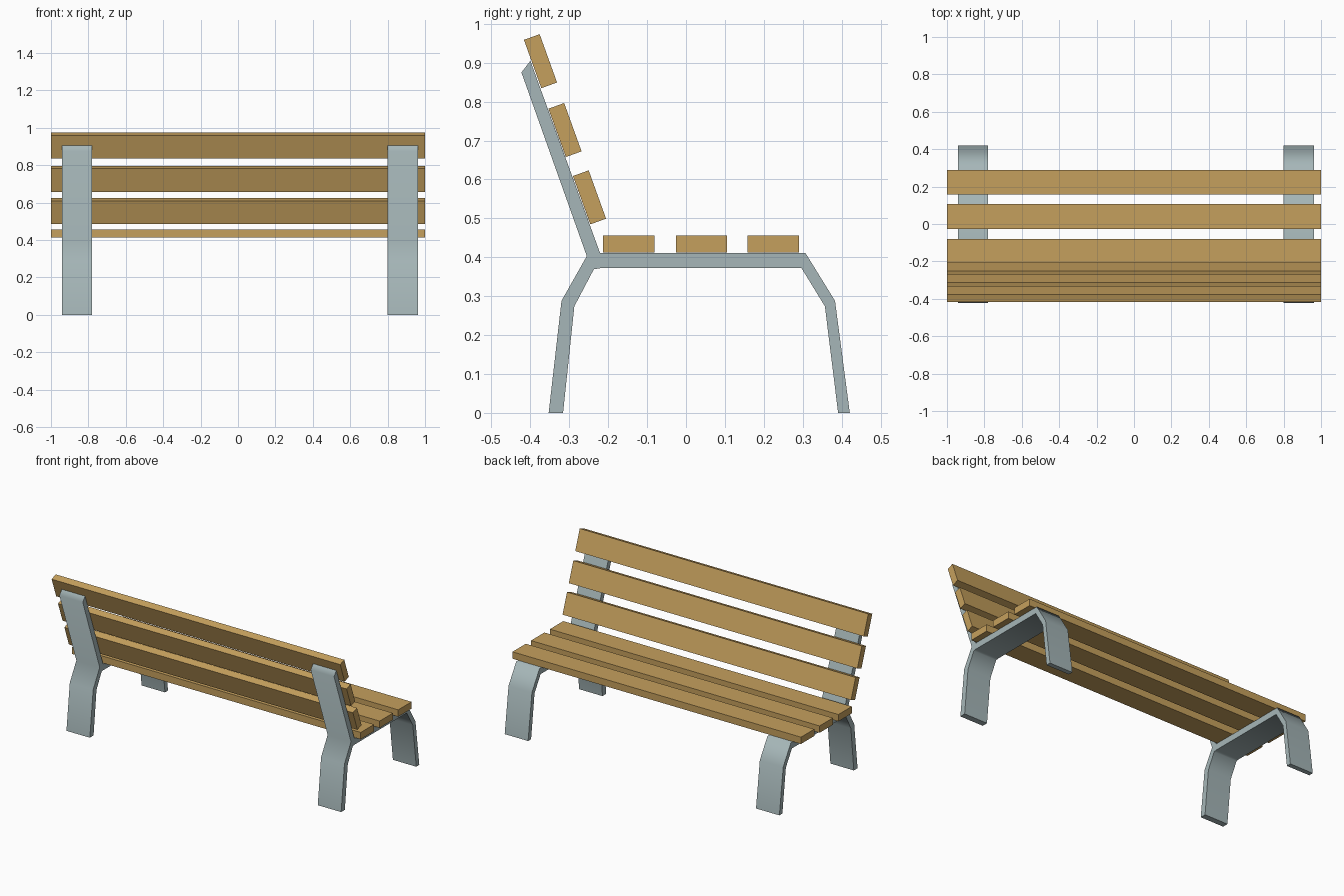
import bpy, bmesh, math

if "Cube" in bpy.data.objects:
    bpy.data.objects.remove(bpy.data.objects["Cube"])


def material(name, rgb):
    m = bpy.data.materials.new(name)
    m.diffuse_color = (*rgb, 1)
    m.use_nodes = True
    m.node_tree.nodes["Principled BSDF"].inputs["Base Color"].default_value = m.diffuse_color
    return m


WOOD = material("warm wood", (0.56, 0.35, 0.11))
STEEL = material("grey steel", (0.38, 0.47, 0.48))


def add_object(name, bm, mat):
    bmesh.ops.recalc_face_normals(bm, faces=bm.faces)
    mesh = bpy.data.meshes.new(name)
    bm.to_mesh(mesh)
    bm.free()
    mesh.materials.append(mat)
    ob = bpy.data.objects.new(name, mesh)
    bpy.context.collection.objects.link(ob)
    return ob


def plank(name, y, z, depth, height, tilt=0):
    bm = bmesh.new()
    bmesh.ops.create_cube(bm, size=1)
    bmesh.ops.scale(bm, vec=(2, depth, height), verts=bm.verts)
    ob = add_object(name, bm, WOOD)
    ob.location = (0, y, z)
    ob.rotation_euler.x = math.radians(tilt)


# Side frame outline (y, z): legs, seat rail and back support in one bent bar
FRAME = [(-0.353, 0), (-0.316, 0), (-0.287, 0.274), (-0.237, 0.369), (-0.22, 0.372),
         (0.297, 0.372), (0.357, 0.274), (0.391, 0), (0.421, 0), (0.383, 0.288),
         (0.307, 0.411), (-0.221, 0.411), (-0.400, 0.905), (-0.423, 0.875),
         (-0.255, 0.403), (-0.320, 0.288)]


def side_frame(name, x0, width=0.162):
    bm = bmesh.new()
    face = bm.faces.new([bm.verts.new((x0, y, z)) for y, z in FRAME])
    ext = bmesh.ops.extrude_face_region(bm, geom=[face], use_keep_orig=True)
    moved = [g for g in ext["geom"] if isinstance(g, bmesh.types.BMVert)]
    bmesh.ops.translate(bm, vec=(width, 0, 0), verts=moved)
    ob = add_object(name, bm, STEEL)
    bpy.ops.object.select_all(action='DESELECT')
    ob.select_set(True)
    bpy.context.view_layer.objects.active = ob
    bpy.ops.object.shade_smooth_by_angle(angle=math.radians(65))


side_frame("left_frame", -0.942)
side_frame("right_frame", 0.80)

# Seat planks
for i, y in enumerate((-0.147, 0.040, 0.224)):
    plank(f"seat_plank_{i + 1}", y, 0.434, 0.132, 0.043)

# Backrest planks, leaning back
for i, (y, z) in enumerate(((-0.248, 0.554), (-0.311, 0.727), (-0.374, 0.904))):
    plank(f"back_plank_{i + 1}", y, z, 0.043, 0.132, 19.8)
